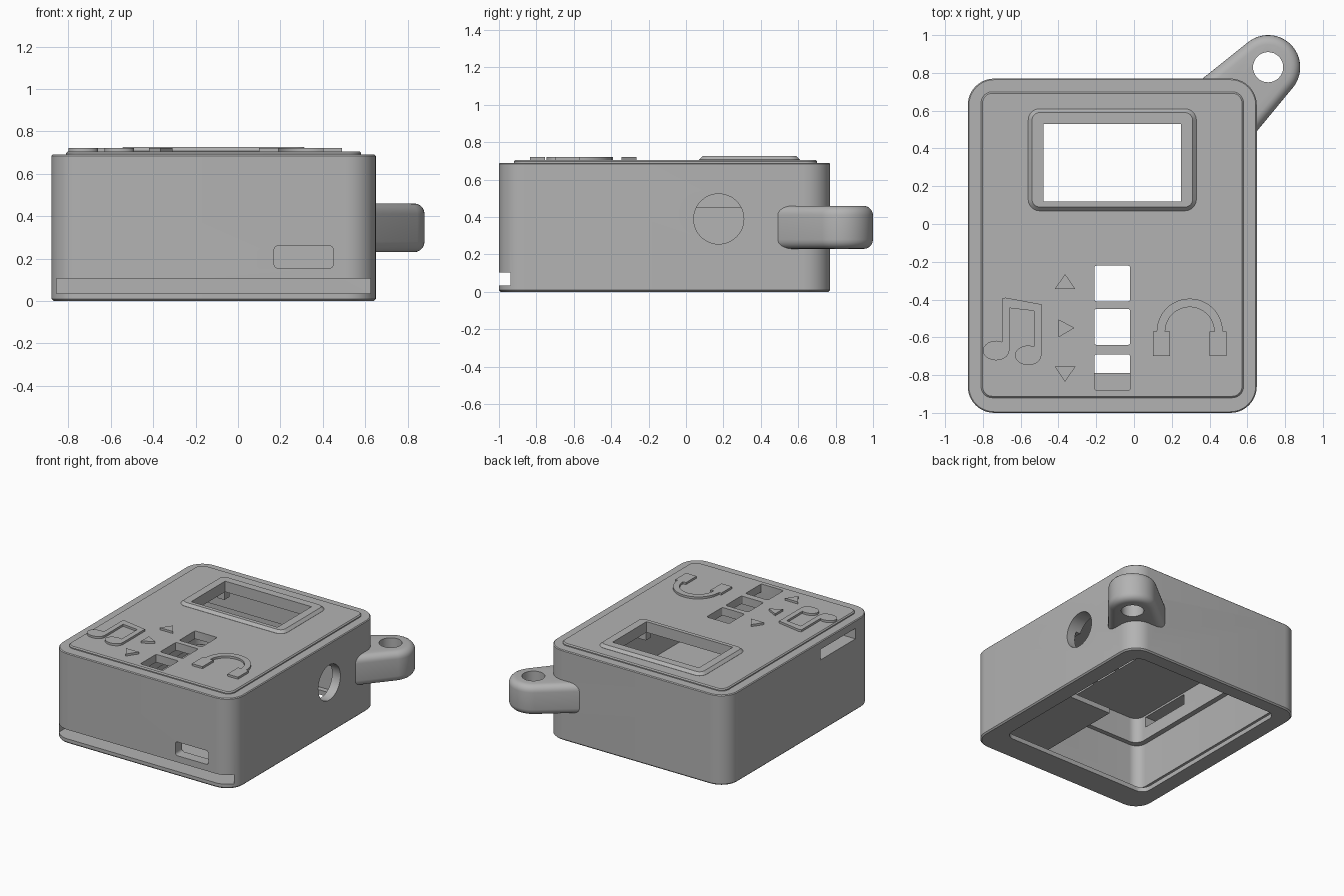
import bpy, bmesh
from math import sin, cos, pi, radians
from mathutils import Matrix

cube = bpy.data.objects.get("Cube")
if cube:
    bpy.data.objects.remove(cube, do_unlink=True)

grey = bpy.data.materials.new("matte grey plastic")
grey.use_nodes = True
colour = (0.45, 0.45, 0.45, 1)
grey.diffuse_color = colour
grey.node_tree.nodes["Principled BSDF"].inputs["Base Color"].default_value = colour


def arc(cx, cy, rx, ry, a0, a1, n):
    """Points along an elliptical arc, angles in degrees."""
    angles = [radians(a0 + (a1 - a0) * i / n) for i in range(n + 1)]
    return [(cx + rx * cos(a), cy + ry * sin(a)) for a in angles]


def ellipse(cx, cy, rx, ry, n=32):
    return arc(cx, cy, rx, ry, 0, 360, n)[:-1]


def rounded(x0, x1, y0, y1, r, n=10):
    """Counter-clockwise rounded rectangle."""
    pts = []
    for i, (cx, cy) in enumerate([(x1 - r, y1 - r), (x0 + r, y1 - r),
                                  (x0 + r, y0 + r), (x1 - r, y0 + r)]):
        pts += arc(cx, cy, r, r, i * 90, i * 90 + 90, n)
    return pts


def box(x0, x1, y0, y1):
    return [(x0, y0), (x1, y0), (x1, y1), (x0, y1)]


def prism(name, pts, z0, z1, top_bevel=0, bottom_bevel=0, segments=1):
    """Extrude an outline upward, optionally bevelling its rims."""
    bm = bmesh.new()
    base = bm.faces.new([bm.verts.new((x, y, z0)) for x, y in pts])
    out = bmesh.ops.extrude_face_region(bm, geom=[base], use_keep_orig=True)
    for g in out["geom"]:
        if isinstance(g, bmesh.types.BMVert):
            g.co.z = z1
    bmesh.ops.recalc_face_normals(bm, faces=bm.faces)
    for z, width in ((z1, top_bevel), (z0, bottom_bevel)):
        if width:
            rim = [e for e in bm.edges if all(abs(v.co.z - z) < 1e-5 for v in e.verts)]
            bmesh.ops.bevel(bm, geom=rim, offset=width, segments=segments,
                            profile=0.5, affect='EDGES')
    mesh = bpy.data.meshes.new(name)
    bm.to_mesh(mesh)
    bm.free()
    mesh.materials.append(grey)
    ob = bpy.data.objects.new(name, mesh)
    bpy.context.collection.objects.link(ob)
    return ob


def combine(target, tool, operation):
    """Apply a boolean and discard the tool."""
    bpy.context.view_layer.objects.active = target
    mod = target.modifiers.new("boolean", 'BOOLEAN')
    mod.operation, mod.solver, mod.object = operation, 'EXACT', tool
    bpy.ops.object.modifier_apply(modifier=mod.name)
    bpy.data.objects.remove(tool, do_unlink=True)


# Shell with raised face plate, screen bezel and strap loop
case = prism("case", rounded(-.88, .65, -1, .77, .14), 0, .69, .006, .01)
combine(case, prism("face_plate", rounded(-.81, .58, -.92, .70, .06), .5, .706, .008), 'UNION')
combine(case, prism("screen_bezel", rounded(-.56, .33, .07, .61, .06), .55, .727, .02), 'UNION')
loop = [(.30, .72), (.60, .43)] + arc(.71, .83, .17, .17, -37, 128, 24)
combine(case, prism("strap_loop", loop, .23, .46, .05, .05, 5), 'UNION')
combine(case, prism("strap_hole", ellipse(.71, .83, .08, .08), .1, .6), 'DIFFERENCE')

# Hollow inside: lid opening, sliding lid groove, stepped cavity
cavities = [
    (rounded(-.75, .52, -.79, .66, .07), -.1, .07),
    (box(-.855, .625, -1.1, .70), .035, .105),
    (rounded(-.81, .58, -.92, .70, .08), .10, .45),
    (rounded(-.77, .54, -.885, .66, .07), .44, .645),
]
for pts, z0, z1 in cavities:
    combine(case, prism("cavity", pts, z0, z1), 'DIFFERENCE')

# Screen window and three button holes
combine(case, prism("window", box(-.48, .25, .12, .53), .55, .9), 'DIFFERENCE')
for y in (-.41, -.64, -.88):
    combine(case, prism("button_hole", rounded(-.21, -.02, y, y + .19, .012, 3), .55, .9),
            'DIFFERENCE')

# Port in the front wall, slot in the right wall, round jack hole in the left wall
port = prism("port", rounded(.17, .45, .155, .26, .02, 4), .85, 1.1)
port.data.transform(Matrix.Rotation(pi / 2, 4, 'X'))
combine(case, port, 'DIFFERENCE')
combine(case, prism("side_slot", box(-1, -.70, -.79, -.37), .55, .63), 'DIFFERENCE')
jack = prism("jack_hole", ellipse(0, 0, .134, .134, 48), -.2, .2)
jack.data.transform(Matrix.Translation((.65, .175, .39)) @ Matrix.Rotation(pi / 2, 4, 'Y'))
combine(case, jack, 'DIFFERENCE')

# Inner charger shelf and ceiling posts
prism("charger_shelf", box(.04, .59, -.93, -.22), .11, .15)
for i, x in enumerate((-.53, .30)):
    for j, y in enumerate((.07, .58)):
        prism(f"screen_post_{i}{j}", box(x - .03, x + .03, y - .03, y + .03), .57, .66)

# Raised arrow markers
arrows = {
    "up_arrow": [(-.42, -.345), (-.31, -.345), (-.365, -.265)],
    "play_arrow": [(-.40, -.60), (-.315, -.55), (-.40, -.505)],
    "down_arrow": [(-.42, -.755), (-.365, -.835), (-.31, -.755)],
}
for name, pts in arrows.items():
    prism(name, pts, .70, .722)

# Raised music note symbol
note = prism("music_note", [(-.70, -.67), (-.66, -.67), (-.66, -.445), (-.53, -.46),
                            (-.53, -.69), (-.49, -.69), (-.49, -.425), (-.68, -.39),
                            (-.70, -.395)], .70, .722)
for x, y in ((-.73, -.67), (-.56, -.695)):
    combine(note, prism("note_head", ellipse(x, y, .07, .052, 20), .70, .722), 'UNION')

# Raised headphone symbol: band with an ear cup at each end
band = arc(.295, -.57, .175, .175, 0, 180, 24)
inner = arc(.295, -.57, .13, .13, 180, 0, 24)
outline = ([(.49, -.70), (.49, -.57)] + band + [(.10, -.57), (.10, -.70), (.19, -.70), (.19, -.57)]
           + inner + [(.40, -.57), (.40, -.70)])
prism("headphones", outline, .70, .722)

# Smooth the rounded corners, keep hard edges
for ob in bpy.context.collection.objects:
    if ob.type == 'MESH' and grey.name in ob.data.materials:
        bpy.ops.object.select_all(action='DESELECT')
        ob.select_set(True)
        bpy.context.view_layer.objects.active = ob
        bpy.ops.object.shade_smooth_by_angle(angle=radians(30))
